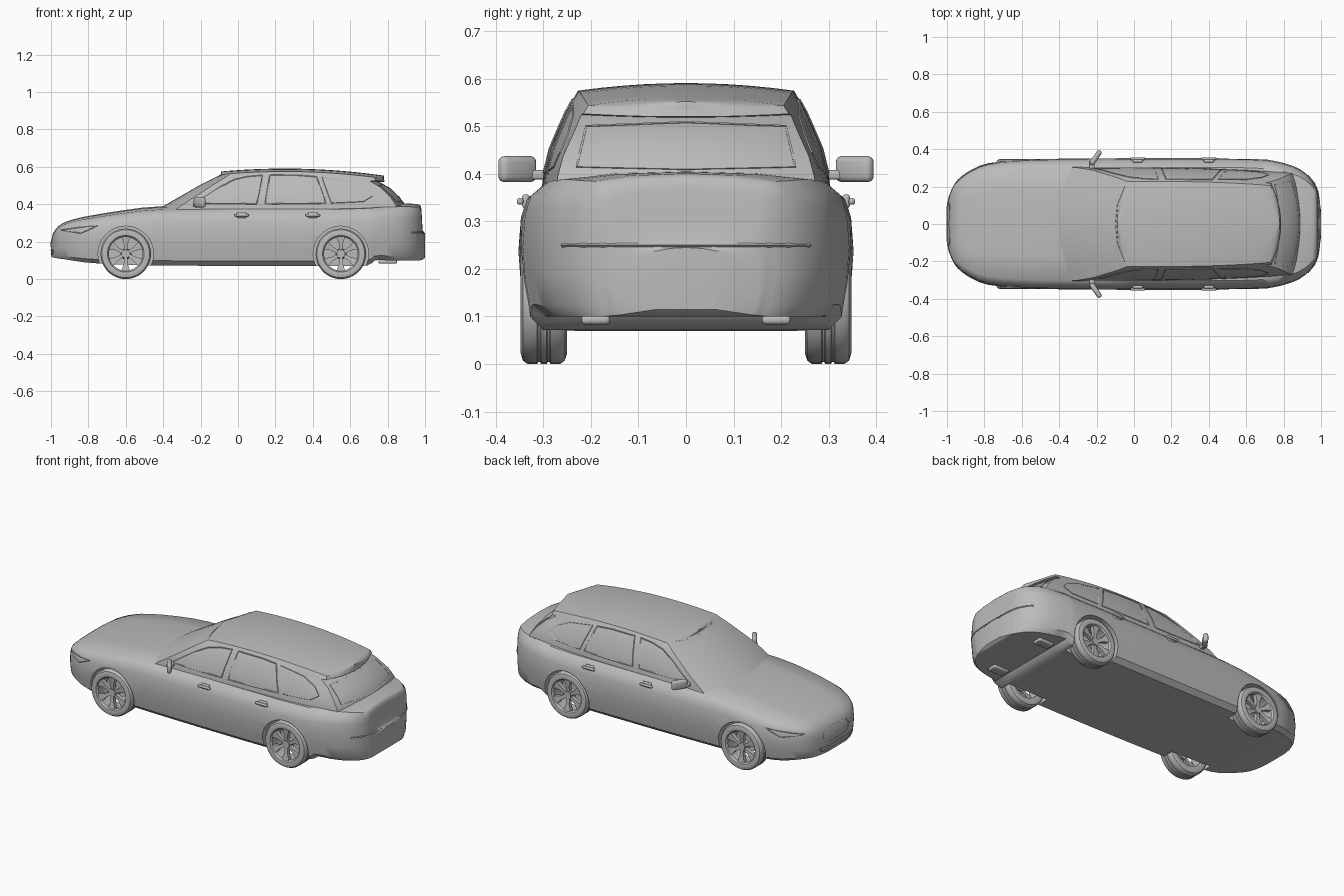
import bpy, bmesh, math
from mathutils import Vector, Matrix
from mathutils.bvhtree import BVHTree

if "Cube" in bpy.data.objects:
    bpy.data.objects.remove(bpy.data.objects["Cube"])

GREY = (0.5, 0.5, 0.5, 1)
grey = bpy.data.materials.new("plain_grey")
grey.use_nodes = True
grey.diffuse_color = GREY
grey.node_tree.nodes["Principled BSDF"].inputs["Base Color"].default_value = GREY


def finish(ob, angle=35):
    ob.data.materials.clear()
    ob.data.materials.append(grey)
    bpy.ops.object.select_all(action='DESELECT')
    ob.select_set(True)
    bpy.context.view_layer.objects.active = ob
    bpy.ops.object.shade_smooth_by_angle(angle=math.radians(angle))
    return ob


def to_object(name, bm, angle=35):
    bmesh.ops.remove_doubles(bm, verts=bm.verts, dist=0.0004)
    bmesh.ops.recalc_face_normals(bm, faces=bm.faces)
    me = bpy.data.meshes.new(name)
    bm.to_mesh(me)
    bm.free()
    ob = bpy.data.objects.new(name, me)
    bpy.context.collection.objects.link(ob)
    return finish(ob, angle)


def loft(bm, rings, caps=(True, True), wrap=False):
    rows = [[bm.verts.new(p) for p in r] for r in rings]
    n = len(rows[0])
    pairs = list(zip(rows, rows[1:])) + ([(rows[-1], rows[0])] if wrap else [])
    for a, b in pairs:
        for i in range(n):
            j = (i + 1) % n
            bm.faces.new((a[i], a[j], b[j], b[i]))
    if caps[0]:
        bm.faces.new(rows[0])
    if caps[1]:
        bm.faces.new(rows[-1])


def spline(rows, steps):
    """Catmull-Rom through table rows."""
    out = []
    for i in range(len(rows) - 1):
        p = [rows[max(0, min(len(rows) - 1, i + k))] for k in (-1, 0, 1, 2)]
        for s in range(steps):
            t = s / steps
            out.append([b + 0.5 * t * (c - a + t * (2 * a - 5 * b + 4 * c - d + t * (3 * (b - c) + d - a)))
                        for a, b, c, d in zip(*p)])
    return out + [list(rows[-1])]


# Lower body: x, half width, bottom, top
stations = [(-1, .09, .12, .2), (-.985, .16, .115, .25), (-.96, .215, .11, .284),
            (-.92, .257, .105, .306), (-.86, .295, .095, .325), (-.78, .325, .086, .341),
            (-.6, .343, .076, .37), (-.4, .349, .073, .39), (0, .352, .07, .392),
            (.5, .352, .07, .392), (.69, .345, .072, .396), (.73, .341, .1, .398),
            (.8, .326, .1, .402), (.88, .297, .1, .405), (.94, .25, .1, .402),
            (.97, .205, .1, .397), (.981, .175, .102, .37), (.987, .155, .104, .262),
            (1, .07, .115, .245)]
section = [(0, 0), (.5, 0), (.87, 0), (.95, .08), (.985, .3), (1, .52), (.985, .74),
           (.95, .86), (.86, .945), (.5, .985), (0, 1)]
rings = []
for x, w, b, t in spline(stations, 2):
    half = [(fy * w, b + fz * (t - b)) for fy, fz in section]
    rings.append([(x, y, z) for y, z in half] + [(x, -y, z) for y, z in half[-2:0:-1]])
bm = bmesh.new()
loft(bm, rings)
body = to_object("lower_body", bm)

# Wheel arches cut from the body
WHEELS = (-.6, .55)
for wx in WHEELS:
    for s in (1, -1):
        bpy.ops.mesh.primitive_cylinder_add(vertices=40, radius=.148, depth=.3,
                                            location=(wx, s * .385, .135), rotation=(math.pi / 2, 0, 0))
        cutter = bpy.context.object
        cutter.hide_render = True
        mod = body.modifiers.new("arch", 'BOOLEAN')
        mod.operation, mod.solver, mod.object = 'DIFFERENCE', 'EXACT', cutter
        bpy.context.view_layer.objects.active = body
        bpy.ops.object.modifier_apply(modifier=mod.name)
        bpy.data.objects.remove(cutter)
finish(body)

# Greenhouse: plan outlines stacked in height: z, front x, rear x, half width, front bow
levels = [(.36, -.45, .90, .305, .1), (.40, -.385, .895, .3, .09), (.45, -.3, .865, .287, .08),
          (.51, -.2, .81, .26, .07), (.54, -.142, .755, .245, .06), (.546, -.13, .785, .24, .06),
          (.565, -.09, .78, .228, .05)]


def roof_scale(x):
    x = max(-.1, min(.78, x))
    return (.215 - .135 * (x - .25) ** 2) / .205


def outline(z, xf, xr, h, bow):
    pts = [(xf + bow * (i / 6) ** 2, h * i / 6) for i in range(7)]
    x0, x1 = pts[-1][0], xr - .05
    pts += [(x0 + (x1 - x0) * i / 14, h * (1 - .1 * (i / 14) ** 3)) for i in range(1, 15)]
    pts += [(xr - .05 * (i / 5) ** 2, h * .9 * i / 5) for i in range(4, -1, -1)]
    pts += [(x, -y) for x, y in pts[-2:0:-1]]
    return [(x, y, .36 + (z - .36) * roof_scale(x)) for x, y in pts]


rings = [outline(*l) for l in levels]
edge = rings[-1]
for s in (.94, .8, .6, .4, .2, 0):
    rings.append([(x, y * s, z + .016 * (1 - s * s)) for x, y, z in edge])
bm = bmesh.new()
loft(bm, rings[:-1], (True, False))
rest = bmesh.new()
loft(rest, rings[-2:], (False, False))
bmesh.ops.remove_doubles(rest, verts=rest.verts, dist=.0004)
tmp = bpy.data.meshes.new("roof_centre")
rest.to_mesh(tmp)
rest.free()
bm.from_mesh(tmp)
bpy.data.meshes.remove(tmp)
cabin = to_object("cabin_and_roof", bm, 30)

# Trim lines laid on the shell by ray casting
deps = bpy.context.evaluated_depsgraph_get()
trees = [BVHTree.FromObject(o, deps) for o in (body, cabin)]


def project(origin, direction):
    hits = [t.ray_cast(Vector(origin), Vector(direction)) for t in trees]
    hits = [h for h in hits if h[0] is not None]
    return min(hits, key=lambda h: h[3])[0] if hits else None


def trim(name, pts, view, closed=True, r=.003):
    """view: 'side' takes (x, z), 'front'/'rear' take (y, z), 'top' takes (x, y)."""
    ends = pts[1:] + pts[:1] if closed else pts[1:]
    dense = [Vector(a).lerp(Vector(b), k / 6) for a, b in zip(pts, ends) for k in range(6)]
    if not closed:
        dense.append(Vector(pts[-1]))
    cast = {'left': lambda a, b: ((a, 2, b), (0, -1, 0)), 'right': lambda a, b: ((a, -2, b), (0, 1, 0)),
            'front': lambda a, b: ((-3, a, b), (1, 0, 0)), 'rear': lambda a, b: ((3, a, b), (-1, 0, 0)),
            'top': lambda a, b: ((a, b, 2), (0, 0, -1))}[view]
    hits = [p for p in (project(*cast(*q)) for q in dense) if p]
    cu = bpy.data.curves.new(name, 'CURVE')
    cu.dimensions, cu.bevel_depth, cu.bevel_resolution = '3D', r, 0
    sp = cu.splines.new('POLY')
    sp.points.add(len(hits) - 1)
    for q, p in zip(sp.points, hits):
        q.co = (*p, 1)
    sp.use_cyclic_u = closed
    ob = bpy.data.objects.new(name, cu)
    bpy.context.collection.objects.link(ob)
    bpy.ops.object.select_all(action='DESELECT')
    ob.select_set(True)
    bpy.context.view_layer.objects.active = ob
    bpy.ops.object.convert(target='MESH')
    finish(bpy.context.object)


side_lines = {
    "front_door_window": [(-.23, .405), (-.1, .49), (-.02, .532), (.05, .548), (.13, .555), (.1, .402)],
    "rear_door_window": [(.145, .402), (.17, .556), (.32, .555), (.42, .547), (.47, .405)],
    "quarter_window": [(.5, .407), (.45, .543), (.6, .52), (.68, .485), (.72, .445), (.67, .415)]}
for name, pts in side_lines.items():
    for view in ("left", "right"):
        trim(view + "_" + name, pts, view)
for view in ("left", "right"):
    trim(view + "_headlight", [(-.95, .262), (-.86, .275), (-.75, .285), (-.84, .245)], view, r=.002)
trim("tailgate_window", [(-.23, .415), (-.21, .5), (0, .508), (.21, .5), (.23, .415), (0, .41)], "rear")
trim("bumper_ledge", [(-.26, .25), (0, .25), (.26, .25)], "rear", False, .005)
trim("grille", [(-.1, .245), (.1, .245), (.12, .215), (.08, .175), (-.08, .175), (-.12, .215)], "front", r=.004)
trim("lower_intake", [(-.15, .155), (.15, .155), (.13, .135), (-.13, .135)], "front")
trim("windscreen_top", [(-.05, -.2), (-.09, -.1), (-.1, 0), (-.09, .1), (-.05, .2)], "top", False, .002)


def rounded_box(name, loc, size, rot=(0, 0, 0), bevel=.01):
    bpy.ops.mesh.primitive_cube_add(size=1, location=loc, rotation=rot)
    ob = bpy.context.object
    ob.name = name
    ob.scale = size
    bpy.ops.object.transform_apply(location=False, rotation=False, scale=True)
    mod = ob.modifiers.new("round", 'BEVEL')
    mod.width, mod.segments = bevel, 3
    bpy.ops.object.modifier_apply(modifier=mod.name)
    return finish(ob)


# Mirrors, door handles and underfloor silencers
for s, side in ((1, "left"), (-1, "right")):
    rounded_box(side + "_mirror", (-.205, s * .355, .41), (.028, .09, .055), (0, 0, -s * .6), .013)
    rounded_box(side + "_mirror_arm", (-.225, s * .312, .398), (.03, .05, .02), (0, 0, 0), .006)
    for x, door in ((.02, "front"), (.4, "rear")):
        rounded_box(f"{side}_{door}_handle", (x, s * .349, .342), (.08, .014, .014), bevel=.006)
        rounded_box(f"{side}_{door}_handle_cup", (x, s * .337, .342), (.055, .016, .03), bevel=.007)
    rounded_box(side + "_silencer", (.8, s * .19, .093), (.1, .06, .02), bevel=.008)

# Wheels: grooved tyre with hollow barrel, then hub and six spokes; outer side is +y
tyre_profile = [(.09, -.044), (.112, -.049), (.128, -.044), (.135, -.034), (.135, -.014), (.131, -.012),
                (.131, -.008), (.135, -.006), (.135, .006), (.131, .008), (.131, .012), (.135, .014),
                (.135, .034), (.128, .044), (.112, .049), (.098, .046), (.09, .036)]


def lathe(bm, profile, n=36):
    loft(bm, [[(r * math.cos(a), y, r * math.sin(a)) for r, y in profile]
              for a in (2 * math.pi * i / n for i in range(n))], (False, False), True)


def wheel(name, x, s):
    bm = bmesh.new()
    lathe(bm, tyre_profile)
    tyre = to_object(name + "_tyre", bm)
    bm = bmesh.new()
    bmesh.ops.create_cone(bm, cap_ends=True, segments=18, radius1=.03, radius2=.022, depth=.04,
                          matrix=Matrix.Translation((0, .015, 0)) @ Matrix.Rotation(-math.pi / 2, 4, 'X'))
    for i in range(6):
        turn = Matrix.Rotation(i * math.pi / 3, 3, 'Y')
        quads = [[turn @ Vector(p) for p in ((-w, y0, r), (w, y0, r), (w, y1, r), (-w, y1, r))]
                 for r, w, y0, y1 in ((.015, .009, .01, .03), (.055, .011, .012, .034), (.094, .024, .015, .04))]
        loft(bm, quads)
    rim = to_object(name + "_rim", bm)
    for ob in (tyre, rim):
        ob.location = (x, s * .299, .135)
        ob.rotation_euler = (0, 0, 0 if s > 0 else math.pi)


for wx, end in zip(WHEELS, ("front", "rear")):
    for s, side in ((1, "left"), (-1, "right")):
        wheel(f"{end}_{side}_wheel", wx, s)
